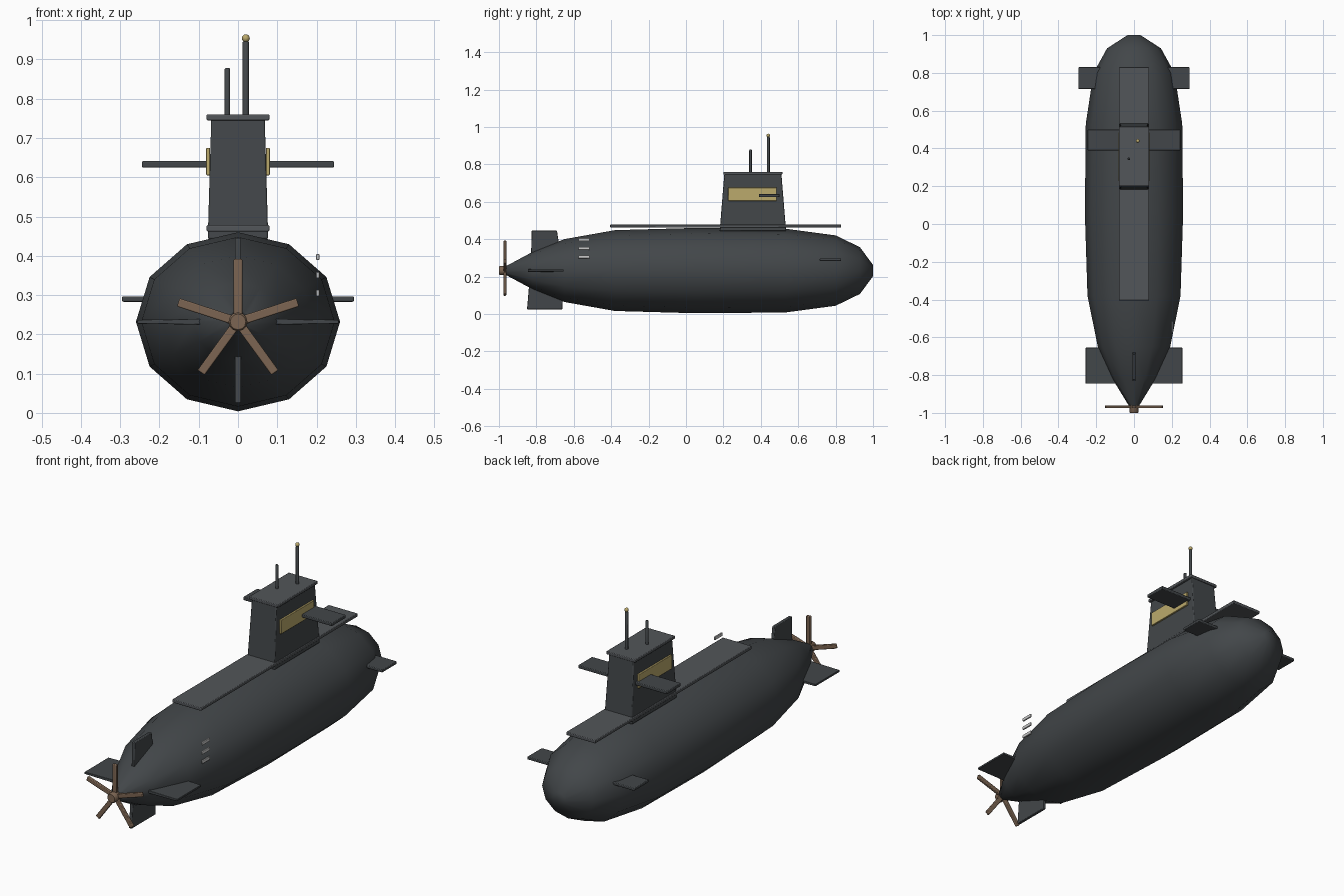
import bpy, bmesh, math
from mathutils import Matrix

if "Cube" in bpy.data.objects:
    bpy.data.objects.remove(bpy.data.objects["Cube"])

CZ = 0.232  # hull axis height


def mat(name, rgb):
    m = bpy.data.materials.new(name)
    m.diffuse_color = (*rgb, 1)
    m.use_nodes = True
    m.node_tree.nodes["Principled BSDF"].inputs["Base Color"].default_value = m.diffuse_color
    return m


DARK = mat("dark_hull", (0.055, 0.062, 0.067))
DECK = mat("deck_grey", (0.085, 0.092, 0.1))
BRONZE = mat("bronze", (0.2, 0.13, 0.085))
GOLD = mat("gold", (0.5, 0.4, 0.15))
WHITE = mat("pale_grey", (0.65, 0.65, 0.63))


def finish(name, bm, material, bevel=0.0, angle=30):
    bmesh.ops.recalc_face_normals(bm, faces=bm.faces)
    me = bpy.data.meshes.new(name)
    bm.to_mesh(me)
    bm.free()
    ob = bpy.data.objects.new(name, me)
    bpy.context.collection.objects.link(ob)
    me.materials.append(material)
    if bevel:
        b = ob.modifiers.new("bevel", "BEVEL")
        b.width, b.segments = bevel, 2
    bpy.ops.object.select_all(action="DESELECT")
    bpy.context.view_layer.objects.active = ob
    ob.select_set(True)
    bpy.ops.object.shade_smooth_by_angle(angle=math.radians(angle))
    return ob


def loft(name, rings, material, bevel=0.0, angle=30):
    """Skin a list of equal-length point rings and cap both ends."""
    bm = bmesh.new()
    vs = [[bm.verts.new(p) for p in r] for r in rings]
    n = len(rings[0])
    for a, b in zip(vs, vs[1:]):
        for i in range(n):
            bm.faces.new((a[i], a[(i + 1) % n], b[(i + 1) % n], b[i]))
    bm.faces.new(vs[0])
    bm.faces.new(vs[-1])
    return finish(name, bm, material, bevel, angle)


def box(name, x, y, z, material, bevel=0.003):
    rings = [[(x[0], y[0], h), (x[1], y[0], h), (x[1], y[1], h), (x[0], y[1], h)] for h in z]
    return loft(name, rings, material, bevel)


def rod(name, x, y, z0, z1, r):
    rings = [[(x + k * math.cos(i * math.pi / 6), y + k * math.sin(i * math.pi / 6), z)
              for i in range(12)] for z, k in ((z0, r), (z1 - 0.003, r), (z1, r * 0.7))]
    return loft(name, rings, DARK, 0, 40)


# Hull: twelve-sided elliptical rings along y
profile = [(-0.96, 0.025), (-0.82, 0.10), (-0.65, 0.168), (-0.38, 0.216), (0.05, 0.228),
           (0.53, 0.224), (0.80, 0.188), (0.93, 0.125), (1.0, 0.03)]
loft("hull", [[(1.14 * r * math.cos(i * math.pi / 6), y, CZ + r * math.sin(i * math.pi / 6))
               for i in range(12)] for y, r in profile], DARK, 0, 60)

# Deck casing, sail and sail cap
box("deck", (-0.08, 0.08), (-0.405, 0.83), (0.462, 0.478), DECK)
loft("sail", [[(-a, y0, z), (a, y0, z), (a, y1, z), (-a, y1, z)]
              for a, y0, y1, z in ((0.077, 0.18, 0.535, 0.443), (0.068, 0.205, 0.51, 0.75))],
     DARK, 0.004)
box("sail_cap", (-0.08, 0.08), (0.2, 0.515), (0.745, 0.76), DECK)

# Masts
rod("periscope", 0.02, 0.44, 0.75, 0.947, 0.008)
rod("snorkel_mast", -0.027, 0.345, 0.75, 0.878, 0.007)
bm = bmesh.new()
bmesh.ops.create_uvsphere(bm, u_segments=12, v_segments=8, radius=0.01,
                          matrix=Matrix.Translation((0.02, 0.44, 0.954)))
finish("periscope_tip", bm, GOLD, 0, 60)

# Paired side panels and diving planes
for side, s in (("left", -1), ("right", 1)):
    def span(a, b):
        return tuple(sorted((s * a, s * b)))
    box("sail_panel_" + side, span(0.071, 0.081), (0.225, 0.485), (0.605, 0.675), GOLD, 0.002)
    box("sail_plane_" + side, span(0.05, 0.245), (0.39, 0.50), (0.625, 0.641), DARK)
    box("bow_plane_" + side, span(0.12, 0.295), (0.715, 0.83), (0.283, 0.297), DARK)
    loft("stern_plane_" + side,
         [[(s * x, -0.845, CZ - t), (s * x, -0.655, CZ - t), (s * x, -0.655, CZ + t),
           (s * x, -0.845, CZ + t)] for x, t in ((0.04, 0.008), (0.256, 0.005))], DARK, 0.002)

# Upper and lower rudders
for name, root, tip in (("upper_rudder", (-0.83, -0.66, 0.25), (-0.825, -0.69, 0.445)),
                        ("lower_rudder", (-0.835, -0.66, 0.2), (-0.85, -0.66, 0.025))):
    loft(name, [[(-0.008, y0, z), (0.008, y0, z), (0.008, y1, z), (-0.008, y1, z)]
                for y0, y1, z in (root, tip)], DARK, 0.003)

# Draught marks on the starboard quarter
for i in range(3):
    z = 0.305 + 0.046 * i
    box("draught_mark_%d" % (i + 1), (0.199, 0.207), (-0.575, -0.515), (z - 0.008, z + 0.008), WHITE, 0.002)

# Propeller hub and five blades
loft("propeller_hub", [[(r * math.cos(i * math.pi / 6), y, CZ + r * math.sin(i * math.pi / 6))
                        for i in range(12)] for y, r in ((-1.0, 0.02), (-0.995, 0.024), (-0.948, 0.024))],
     BRONZE, 0, 40)
for i in range(5):
    blade = box("propeller_blade_%d" % (i + 1), (-0.011, 0.011), (-0.975, -0.961), (0.0, 0.16), BRONZE)
    blade.data.transform(Matrix.Translation((0, 0, CZ)) @ Matrix.Rotation(i * math.tau / 5, 4, "Y"))
